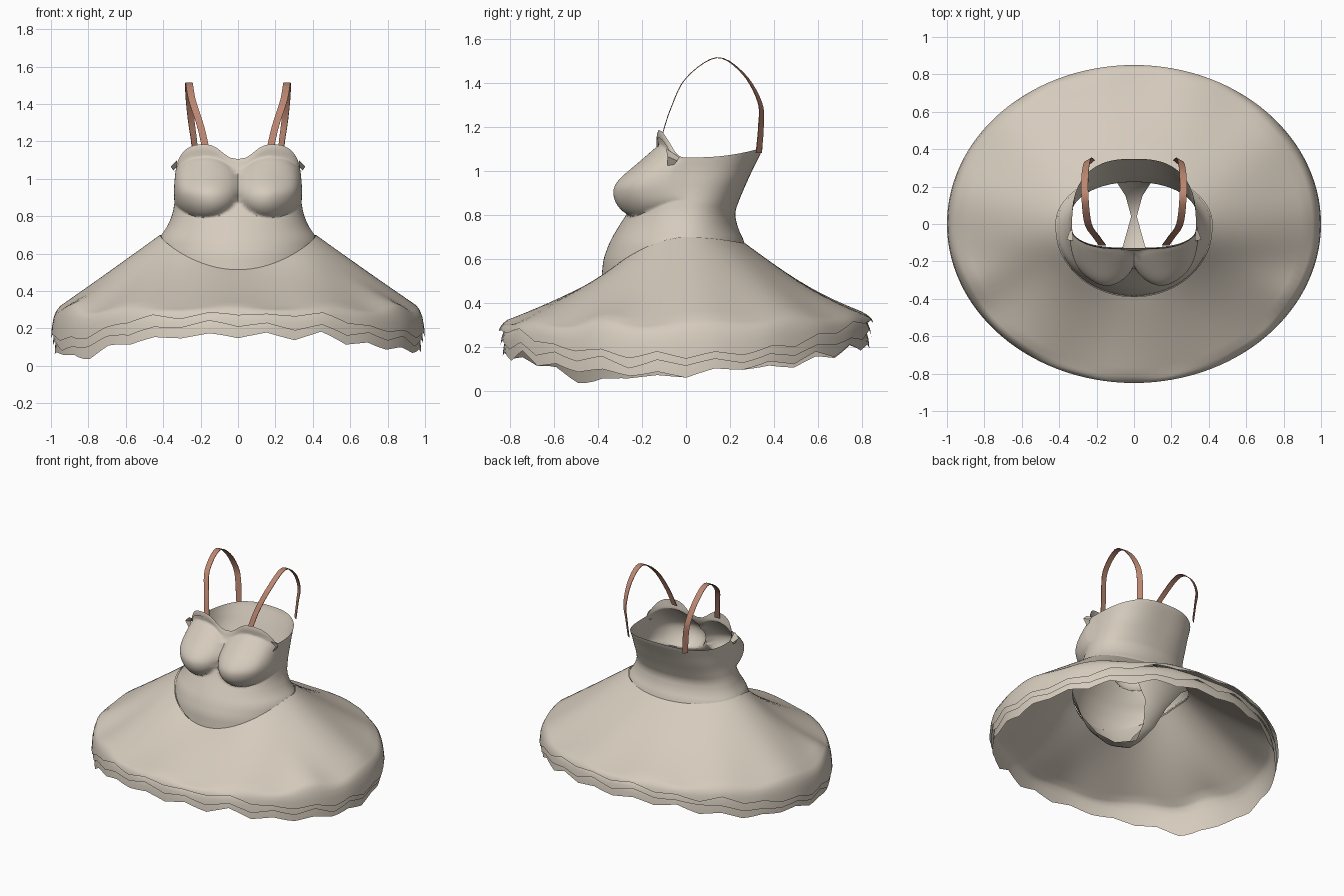
import bpy, math, random
from mathutils import Vector

if "Cube" in bpy.data.objects:
    bpy.data.objects.remove(bpy.data.objects["Cube"])
random.seed(4)


def material(name, rgb):
    m = bpy.data.materials.new(name)
    m.use_nodes = True
    m.diffuse_color = (*rgb, 1)
    bsdf = m.node_tree.nodes["Principled BSDF"]
    bsdf.inputs["Base Color"].default_value = (*rgb, 1)
    bsdf.inputs["Roughness"].default_value = 0.8
    return m


CLOTH = material("cream cloth", (0.67, 0.6, 0.51))
LEATHER = material("tan strap", (0.5, 0.24, 0.165))


def sheet(name, rows, mat, closed=True, flip=False, sharp=60):
    """Skin a grid of points, one list per row."""
    n = len(rows[0])
    verts = [p for row in rows for p in row]
    faces = []
    for r in range(len(rows) - 1):
        for c in range(n if closed else n - 1):
            d = (c + 1) % n
            f = (r * n + c, r * n + d, (r + 1) * n + d, (r + 1) * n + c)
            faces.append(f[::-1] if flip else f)
    me = bpy.data.meshes.new(name)
    me.from_pydata(verts, [], faces)
    me.materials.append(mat)
    ob = bpy.data.objects.new(name, me)
    bpy.context.collection.objects.link(ob)
    bpy.ops.object.select_all(action='DESELECT')
    bpy.context.view_layer.objects.active = ob
    ob.select_set(True)
    bpy.ops.object.shade_smooth_by_angle(angle=math.radians(sharp))


def lerp(a, b, t):
    return a + (b - a) * t


def smooth(t):
    t = max(0, min(1, t))
    return t * t * (3 - 2 * t)


def lookup(profile, z):
    for a, b in zip(profile, profile[1:]):
        if z <= b[0]:
            t = max(0, (z - a[0]) / (b[0] - a[0]))
            return [lerp(p, q, t) for p, q in zip(a[1:], b[1:])]
    return profile[-1][1:]


def sample(profile, z):
    """Softened (half width, front depth, back depth) at a height."""
    near = [lookup(profile, z + d * 0.012) for d in range(-2, 3)]
    return [sum(v) / len(near) for v in zip(*near)]


def seam_z(s):
    return 0.695 - (0.185 if s < 0 else 0.03) * s * s


# Bodice: height, half width, front depth, back depth
BODY = [(0.50, 0.44, 0.385, 0.29), (0.60, 0.435, 0.375, 0.28),
        (0.68, 0.425, 0.345, 0.265), (0.74, 0.38, 0.31, 0.235),
        (0.81, 0.35, 0.265, 0.22), (0.90, 0.335, 0.22, 0.255),
        (1.00, 0.33, 0.165, 0.30), (1.10, 0.335, 0.125, 0.35),
        (1.20, 0.34, 0.135, 0.36)]


def body_point(a, z):
    w, f, b = sample(BODY, z)
    s, c = math.sin(a), math.cos(a)
    e = lerp(1.0, 0.75, smooth((z - 0.7) / 0.3))
    x = w * math.copysign(abs(c) ** e, c)
    y = (f if s < 0 else b) * math.copysign(abs(s) ** e, s)
    # Rounded cups, fuller and creased along the lower edge
    if s < 0:
        q = 1 - ((abs(x) - 0.18) / 0.19) ** 2 - ((z - 0.955) / 0.16) ** 2
        if q > 0:
            y -= 0.138 * q ** 0.75 * lerp(1, 0.6, smooth((z - 0.91) / 0.18))
            x *= 1 + 0.08 * q * smooth((abs(x) - 0.2) / 0.1)
    return Vector((x, y, z))


def top_z(a):
    s, c = math.sin(a), math.cos(a)
    if s > 0:
        return 1.06 + 0.045 * s * s
    return 1.06 + 0.125 * smooth(-s / 0.92) - 0.08 * math.exp(-(c / 0.2) ** 2)


COLS, ROWS = 176, 72
angles = [math.tau * i / COLS for i in range(COLS)]
rows = [[body_point(a, lerp(seam_z(math.sin(a)), top_z(a), r / ROWS))
         for a in angles] for r in range(ROWS + 1)]
sheet("bodice", rows, CLOTH)

# Neckline trim: a narrow band along the front edge
front = [math.pi + 0.3 + (math.pi - 0.6) * i / 40 for i in range(41)]
trim = []
for dz, out in ((0.0, 0.0), (-0.015, 0.006), (-0.035, 0.006)):
    row = []
    for a in front:
        p = body_point(a, top_z(a) + dz)
        row.append(p + Vector((math.cos(a), math.sin(a), 0)) * out)
    trim.append(row)
sheet("neckline_trim", trim, CLOTH, closed=False, flip=True)

# Small pointed tucks where the neckline meets the sides
for side, name in ((1, "left_tuck"), (-1, "right_tuck")):
    tuck = [[Vector((side * x, y, z)) for x, y, z in row] for row in (
        ((0.325, -0.09, 1.1), (0.33, -0.03, 1.06)),
        ((0.36, -0.085, 1.065), (0.345, -0.04, 1.045)),
        ((0.33, -0.085, 1.02), (0.33, -0.06, 1.02)))]
    sheet(name, tuck, CLOTH, closed=False, flip=side > 0)

# Gusset strip between the leg openings: y, z, half width, edge shift, edge rise
GUSSET = [(-0.385, 0.51, 0.34, 0.15, 0.11), (-0.34, 0.41, 0.22, 0.07, 0.06),
          (-0.25, 0.32, 0.13, 0.03, 0.03), (-0.12, 0.25, 0.06, 0, 0.01),
          (0.04, 0.22, 0.015, 0, 0), (0.15, 0.28, 0.045, 0, 0.01),
          (0.23, 0.40, 0.09, -0.01, 0.02), (0.27, 0.53, 0.2, -0.03, 0.04),
          (0.27, 0.66, 0.34, -0.12, 0.02)]
us = [i / 6 - 1 for i in range(13)]
sheet("gusset", [[Vector((w * u, y + dy * u * u, z + dz * u * u)) for u in us]
                 for y, z, w, dy, dz in GUSSET], CLOTH, closed=False, flip=True)

# Three skirt layers with ragged hems
SKIRT_COLS, STEPS, CURL, BEND = 120, 10, 4, 0.93


def skirt(name, k):
    # Irregular zigzag, one value per corner of the hem
    corners = SKIRT_COLS // 3
    jags = [(0.014 if i % 2 else -0.014) + random.uniform(-0.014, 0.014)
            for i in range(corners)]
    rows = [[] for _ in range(STEPS + CURL)]
    for i in range(SKIRT_COLS):
        a = math.tau * i / SKIRT_COLS
        s, c = math.sin(a), math.cos(a)
        jag = lerp(jags[i // 3], jags[(i // 3 + 1) % corners], i % 3 / 3)
        hem = 0.165 + 0.135 * s * s + 0.02 * s
        shoulder = hem + 0.02 + 0.1 * (1 - s * s) - 0.025 * k
        reach = 1 - 0.01 * k
        waist = body_point(a, seam_z(s))
        start = Vector((waist.x * (1.012 - 0.012 * k), waist.y * (1.012 - 0.012 * k),
                        waist.z + 0.004 - 0.012 * k))
        end = Vector((reach * 0.995 * c, reach * 0.845 * s, shoulder))
        # Gentle flutes, with deeper gathers at both front corners
        gather = math.exp(-((s + 0.45) / 0.22) ** 2)
        fold = (0.01 + 0.02 * gather) * math.sin(11 * a + 0.6)
        dip = gather * (0.06 if c < 0 else 0.025)
        low = Vector((reach * c, reach * 0.85 * s,
                      max(0, hem - (0.04 + 0.015 * s * s) * k + jag
                          + fold * 0.5 - dip)))
        sag = 0.03 * s * s * (1 if s > 0 else 0.2) + 0.03 * gather

        def slope(t):
            p = start.lerp(end, t)
            p.z += fold * t * t - sag * math.sin(math.pi * t)
            return p

        for r in range(STEPS):
            rows[r].append(slope(BEND * r / (STEPS - 1)))
        # The hem rounds over from the slope
        last = slope(BEND)
        for j in range(1, CURL + 1):
            t = j / CURL
            rows[STEPS + j - 1].append(
                last.lerp(end, t).lerp(end.lerp(low, t), t))
    sheet(name, rows, CLOTH, flip=True, sharp=100)


for k, name in enumerate(("outer_skirt", "middle_skirt", "under_skirt")):
    skirt(name, k)

# Shoulder straps: smooth ribbons through a few points
PATH = [Vector(p) for p in ((0.17, -0.112, 1.15), (0.2, -0.07, 1.28),
        (0.245, 0.0, 1.42), (0.262, 0.14, 1.513), (0.262, 0.26, 1.44),
        (0.25, 0.335, 1.31), (0.235, 0.34, 1.2), (0.225, 0.33, 1.08))]


def spline(pts, per=5):
    out = []
    ext = [2 * pts[0] - pts[1]] + pts + [2 * pts[-1] - pts[-2]]
    for i in range(1, len(ext) - 2):
        p0, p1, p2, p3 = ext[i - 1:i + 3]
        for j in range(per):
            t = j / per
            out.append(0.5 * (2 * p1 + (p2 - p0) * t
                              + (2 * p0 - 5 * p1 + 4 * p2 - p3) * t * t
                              + (3 * p1 - p0 - 3 * p2 + p3) * t ** 3))
    return out + [pts[-1]]


for side, name in ((1, "left_strap"), (-1, "right_strap")):
    pts = [Vector((side * p.x, p.y, p.z)) for p in spline(PATH)]
    rows = []
    for i, p in enumerate(pts):
        turn = 0.7 * smooth(i / len(pts) * 1.6 - 0.5)
        across = Vector((side * math.cos(turn), -math.sin(turn), 0)) * 0.019
        tangent = pts[min(i + 1, len(pts) - 1)] - pts[max(i - 1, 0)]
        thick = tangent.cross(across).normalized() * 0.002
        rows.append([p - across - thick, p + across - thick,
                     p + across + thick, p - across + thick])
    sheet(name, rows, LEATHER, flip=side > 0)
